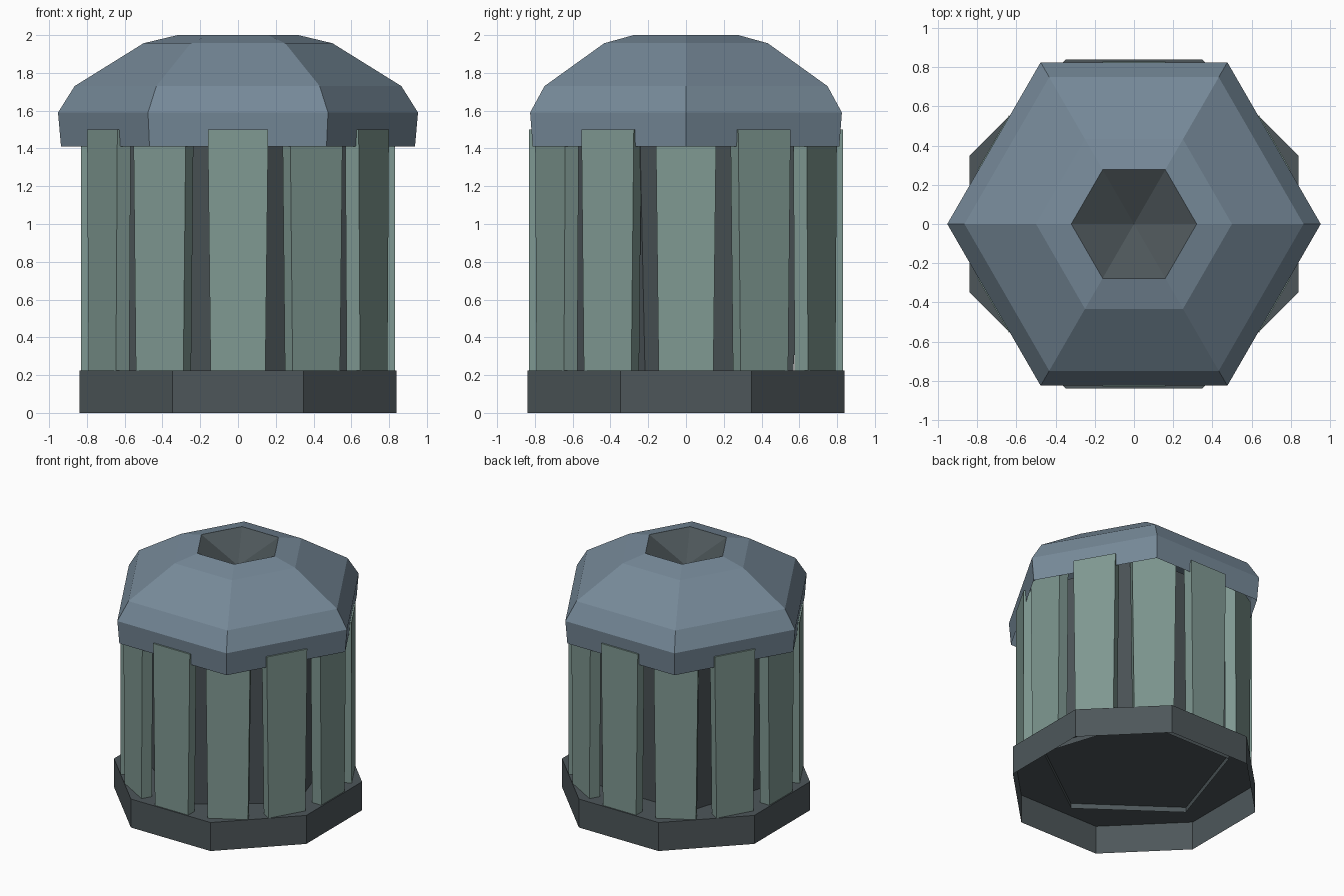
import bpy
import bmesh
from math import cos, sin, pi
from mathutils import Matrix

cube = bpy.data.objects.get("Cube")
if cube:
    bpy.data.objects.remove(cube, do_unlink=True)


def make_material(name, rgb):
    mat = bpy.data.materials.new(name)
    mat.use_nodes = True
    mat.diffuse_color = (*rgb, 1)
    mat.node_tree.nodes["Principled BSDF"].inputs["Base Color"].default_value = (*rgb, 1)
    return mat


roof_blue = make_material("slate blue", (0.18, 0.25, 0.315))
pillar_green = make_material("grey green", (0.215, 0.32, 0.29))
dark_grey = make_material("dark grey", (0.075, 0.094, 0.102))


def finish(bm, name, mat):
    mesh = bpy.data.meshes.new(name)
    bm.to_mesh(mesh)
    bm.free()
    mesh.materials.append(mat)
    obj = bpy.data.objects.new(name, mesh)
    bpy.context.scene.collection.objects.link(obj)
    return obj


def shell(sides, profile, turn=0.0, cap=False):
    """Faceted shell through (radius, z) rings, open below, with an optional top."""
    bm = bmesh.new()
    angles = [turn + 2 * pi * i / sides for i in range(sides)]
    rings = [[bm.verts.new((r * cos(a), r * sin(a), z)) for a in angles]
             for r, z in profile]
    for low, high in zip(rings, rings[1:]):
        for i in range(sides):
            bm.faces.new((low[i - 1], low[i], high[i], high[i - 1]))
    if cap:
        bm.faces.new(rings[-1])
    return bm


FLOOR = 0.225

# Base: octagonal tray turned upside down
base_r = 0.84 / cos(pi / 8)
finish(shell(8, [(base_r, 0), (base_r, FLOOR)], pi / 8, cap=True), "base", dark_grey)

# Core: five-sided column, wider at the top, reaching a little below the floor
finish(shell(5, [(0.70, 0.183), (0.79, 1.5)], -pi / 2, cap=True), "core", dark_grey)

# Pillars: twelve slabs around the core, slightly wider at the top
for i in range(12):
    bm = bmesh.new()
    bmesh.ops.create_cube(bm, size=1)
    underside = [f for f in bm.faces if f.normal.z < -0.5]
    bmesh.ops.delete(bm, geom=underside, context="FACES_ONLY")
    for v in bm.verts:
        upper = v.co.z > 0
        v.co.x = 0.83 if v.co.x > 0 else 0.748
        v.co.y *= 0.32 if upper else 0.29
        v.co.z = 1.5 if upper else FLOOR
    bm.transform(Matrix.Rotation(i * pi / 6, 4, "Z"))
    finish(bm, f"pillar_{i + 1}", pillar_green)

# Roof: six-sided dome shell, open below
finish(shell(6, [(0.937, 1.41), (0.953, 1.59), (0.865, 1.73), (0.5, 1.957), (0.32, 2.0)]),
       "roof", roof_blue)

# Roof pit: sunken six-sided cone at the crown
bm = bmesh.new()
bmesh.ops.create_cone(bm, segments=6, radius1=0, radius2=0.32, depth=0.16, cap_ends=False)
bm.transform(Matrix.Translation((0, 0, 1.92)) @ Matrix.Rotation(pi / 2, 4, "Z"))
bmesh.ops.reverse_faces(bm, faces=bm.faces)
finish(bm, "roof_pit", dark_grey)
